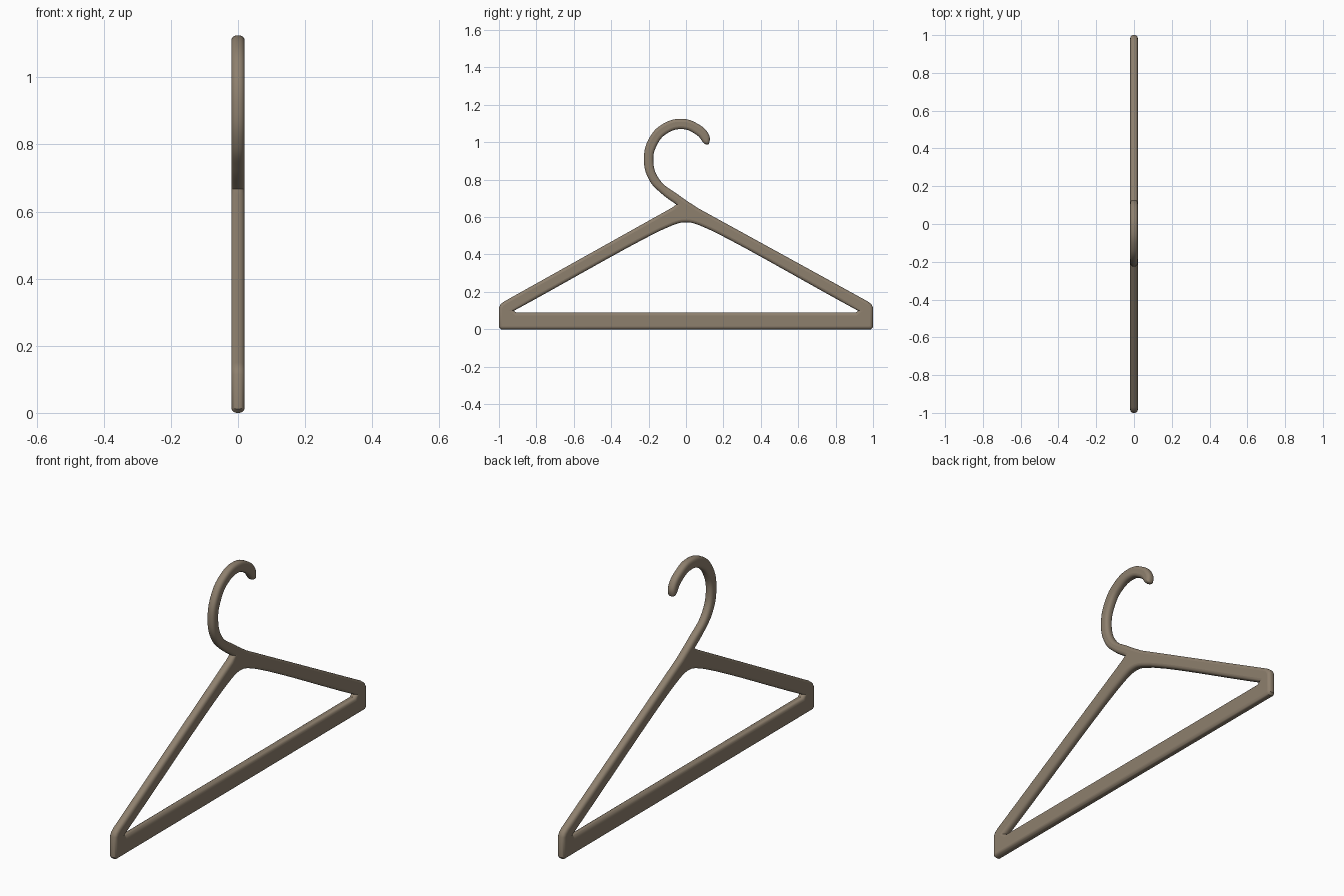
import bpy
from math import pi

cube = bpy.data.objects.get("Cube")
if cube:
    bpy.data.objects.remove(cube)

THICKNESS = 0.04
ROUNDING = 0.016

material = bpy.data.materials.new("taupe plastic")
material.use_nodes = True
colour = (0.27, 0.215, 0.155, 1)
material.diffuse_color = colour
material.node_tree.nodes["Principled BSDF"].inputs["Base Color"].default_value = colour


def add_loop(curve, points):
    """Closed outline; points flagged 1 flow smoothly, points flagged 0 are corners."""
    spline = curve.splines.new("BEZIER")
    spline.bezier_points.add(len(points) - 1)
    spline.use_cyclic_u = True
    spline.resolution_u = 8
    for point, (y, z, smooth) in zip(spline.bezier_points, points):
        point.co = (y, z, 0)
        kind = "AUTO" if smooth else "VECTOR"
        point.handle_left_type = point.handle_right_type = kind


def mirrored(half):
    """Complete a left-right symmetric run of points, given its right half."""
    return half + [(-y, z, s) for y, z, s in reversed(half)]


# Lower body, ending at the foot of the hook on both sides
shoulder_end = [(0.97, 0.15, 0), (0.99, 0.135, 0), (1.0, 0.115, 0),
                (1.0, 0.012, 0), (0.988, 0.0, 0)]
body = [(0.06, 0.65, 0)] + mirrored(shoulder_end) + [(-0.075, 0.65, 0), (-0.052, 0.667, 0)]

# Outer edge of the hook, up and over to the tip, then back along its inner edge
hook_outer = [(-0.13, 0.725, 1), (-0.195, 0.795, 1), (-0.225, 0.905, 1), (-0.195, 1.025, 1),
              (-0.12, 1.1, 1), (-0.02, 1.125, 1), (0.06, 1.1, 1), (0.12, 1.045, 1)]
hook_tip = [(0.125, 1.0, 1), (0.115, 0.988, 1)]
hook_inner = [(0.06, 1.037, 1), (-0.015, 1.07, 1), (-0.105, 1.045, 1), (-0.155, 0.985, 1),
              (-0.175, 0.905, 1), (-0.145, 0.805, 1), (-0.035, 0.715, 1)]

# Triangular opening with a softly arched top
opening = mirrored([(0.07, 0.557, 1), (0.92, 0.099, 0), (0.908, 0.09, 0)])
opening.append((0, 0.572, 1))

curve = bpy.data.curves.new("hanger_outline", "CURVE")
curve.dimensions = "2D"
curve.fill_mode = "BOTH"
curve.extrude = THICKNESS / 2 - ROUNDING
curve.bevel_depth = ROUNDING
curve.bevel_resolution = 3
curve.offset = -ROUNDING
add_loop(curve, body + hook_outer + hook_tip + hook_inner)
add_loop(curve, opening)
curve.materials.append(material)

# Stand the profile upright in the side plane
hanger = bpy.data.objects.new("clothes_hanger", curve)
bpy.context.collection.objects.link(hanger)
hanger.rotation_euler = (pi / 2, 0, pi / 2)

bpy.ops.object.select_all(action="DESELECT")
hanger.select_set(True)
bpy.context.view_layer.objects.active = hanger
bpy.ops.object.convert(target="MESH")
bpy.ops.object.shade_smooth_by_angle(angle=pi / 5)
